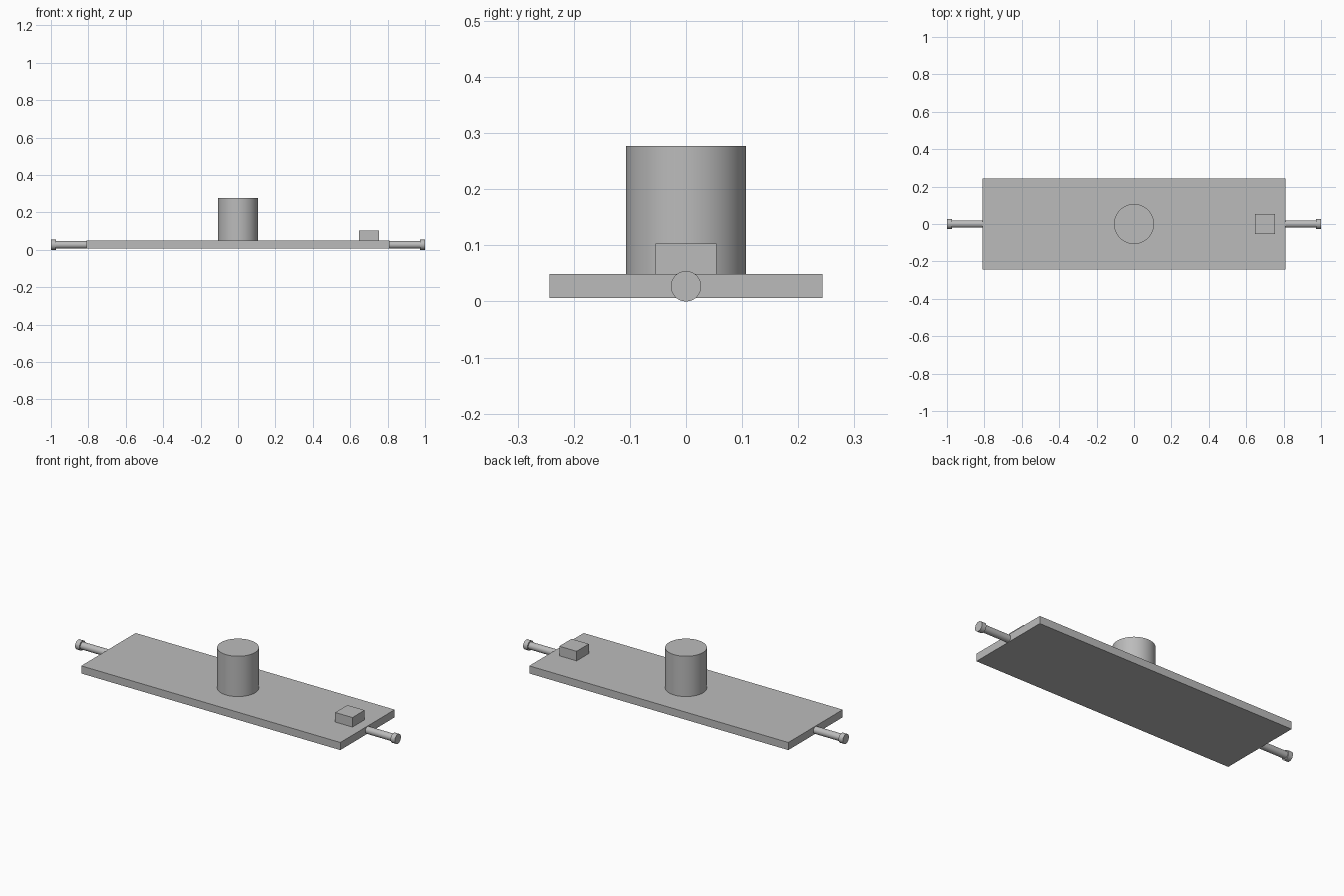
import bpy, math

cube = bpy.data.objects.get("Cube")
if cube:
    bpy.data.objects.remove(cube, do_unlink=True)

AXIS_Z = 0.027   # height of the handle axis
BOARD_TOP = 0.049

grey = bpy.data.materials.new("plain_grey")
grey.use_nodes = True
grey.diffuse_color = (0.5, 0.5, 0.5, 1)
grey.node_tree.nodes["Principled BSDF"].inputs["Base Color"].default_value = (0.5, 0.5, 0.5, 1)


def finish(name):
    obj = bpy.context.object
    obj.name = name
    obj.data.materials.append(grey)
    return obj


def box(name, x, width, depth, z0, z1):
    bpy.ops.mesh.primitive_cube_add(size=1, location=(x, 0, (z0 + z1) / 2))
    obj = finish(name)
    obj.scale = (width, depth, z1 - z0)
    bpy.ops.object.transform_apply(location=False, rotation=False, scale=True)


def cylinder(name, radius, length, location, tilt=0):
    bpy.ops.mesh.primitive_cylinder_add(vertices=64, radius=radius, depth=length,
                                        location=location, rotation=(0, tilt, 0))
    finish(name)
    bpy.ops.object.shade_smooth_by_angle(angle=math.radians(30))


# Flat board with a round post and a small block on top
box("board", 0, 1.62, 0.486, 0.006, BOARD_TOP)
cylinder("centre_post", 0.107, 0.277 - BOARD_TOP, (0, 0, (0.277 + BOARD_TOP) / 2))
box("small_block", 0.70, 0.108, 0.109, BOARD_TOP, 0.103)

# Handle rod and end knob on each side
for side, sign in (("left", 1), ("right", -1)):
    cylinder(side + "_rod", 0.02, 0.18, (sign * 0.89, 0, AXIS_Z), math.pi / 2)
    cylinder(side + "_knob", 0.027, 0.027, (sign * 0.9865, 0, AXIS_Z), math.pi / 2)
